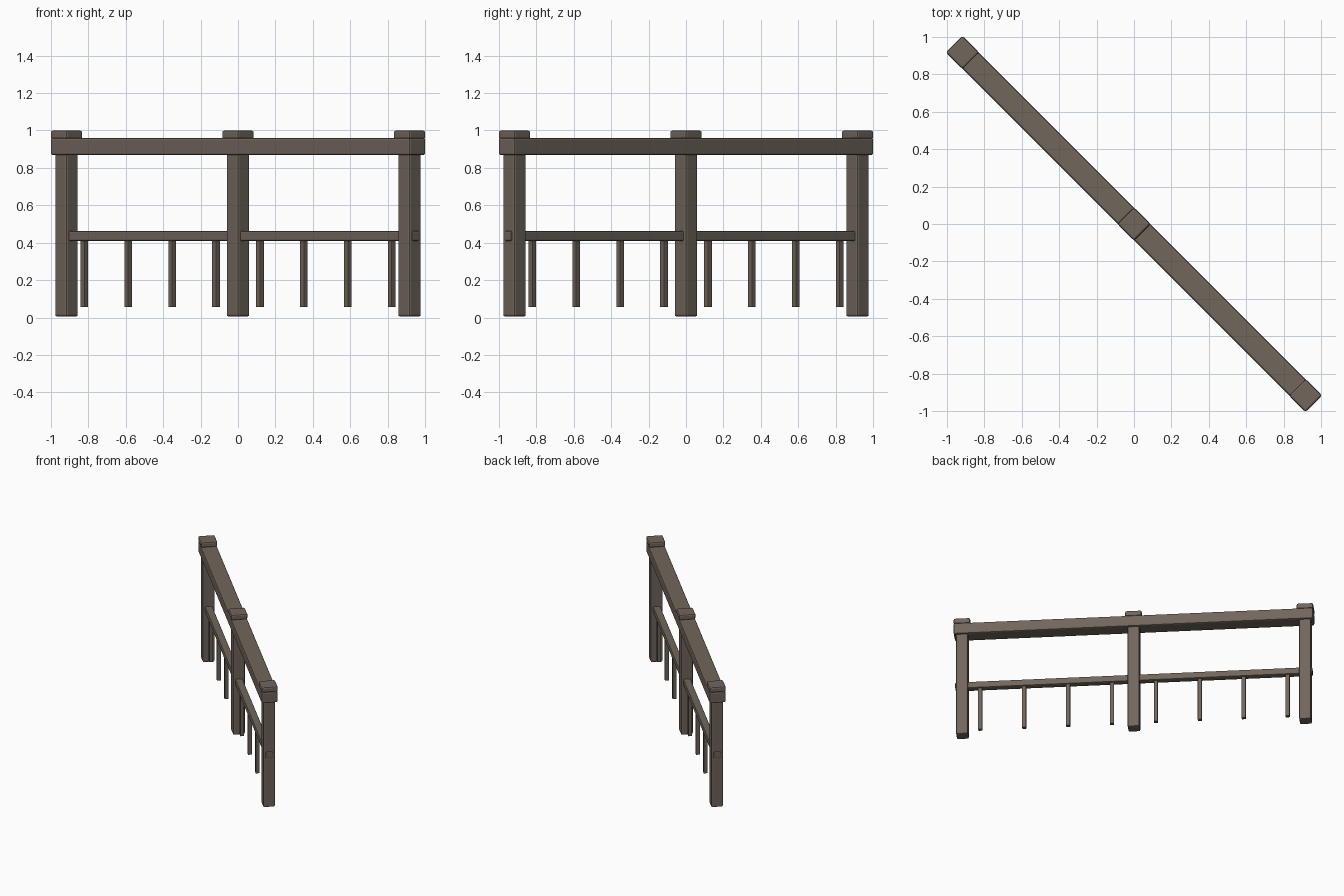
import bpy
import math
from mathutils import Matrix

cube = bpy.data.objects.get("Cube")
if cube:
    bpy.data.objects.remove(cube, do_unlink=True)

# Weathered brown wood
wood = bpy.data.materials.new("weathered_wood")
wood.use_nodes = True
colour = (0.165, 0.132, 0.106, 1)
wood.diffuse_color = colour
wood.node_tree.nodes["Principled BSDF"].inputs["Base Color"].default_value = colour

DIAGONAL = Matrix.Rotation(math.radians(-45), 4, "Z")


def timber(name, along, length, width, bottom, top, bevel):
    """Bevelled timber block, placed along the diagonal run of the fence."""
    bpy.ops.mesh.primitive_cube_add(size=1)
    ob = bpy.context.object
    ob.name = name
    ob.data.transform(Matrix.Diagonal((length, width, top - bottom, 1)))
    ob.matrix_world = DIAGONAL @ Matrix.Translation((along, 0, (bottom + top) / 2))
    ob.data.materials.append(wood)
    mod = ob.modifiers.new("soft_edges", "BEVEL")
    mod.width = bevel
    mod.segments = 2
    return ob


# Posts with flat caps
post_gap = 1.297
for side, label in ((-1, "right"), (0, "middle"), (1, "left")):
    timber(label + "_post", side * post_gap, 0.09, 0.09, 0.005, 0.93, 0.01)
    timber(label + "_cap", side * post_gap, 0.125, 0.125, 0.955, 1.0, 0.011)

# Handrail over the posts and lower rail through them
timber("top_rail", 0, 2.718, 0.122, 0.868, 0.959, 0.01)
timber("lower_rail", 0, 2.70, 0.055, 0.41, 0.463, 0.008)

# Thin balusters hanging from the lower rail
spacing = 0.332
for i in range(8):
    timber(f"baluster_{i + 1}", (i - 3.5) * spacing, 0.031, 0.031, 0.055, 0.43, 0.003)
